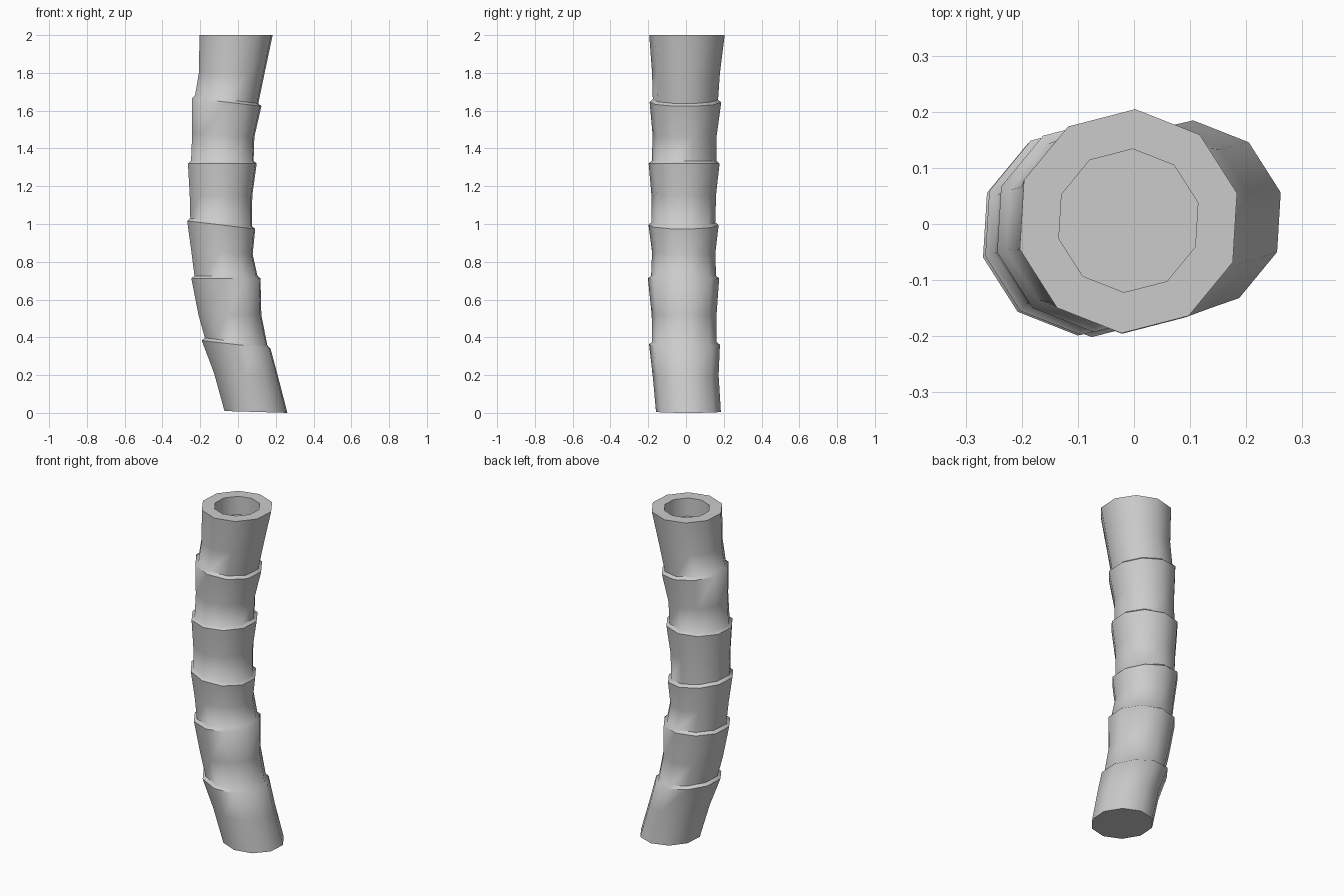
import bpy, bmesh, math

if "Cube" in bpy.data.objects:
    bpy.data.objects.remove(bpy.data.objects["Cube"])

SIDES, PHASE = 10, math.radians(14.5)

# Trunk rings: centre x, centre y, z, radius, rise of the left edge
BASE = [(0.095, 0.013, 0.005, 0.172, 0.005)]
# Per segment: waist ring, then flared lip ring
SEGMENTS = [
    ((0.043, -0.002, 0.20, 0.175, 0.01), (-0.010, -0.008, 0.362, 0.188, 0.022)),
    ((-0.043, -0.010, 0.52, 0.172, 0.0), (-0.064, -0.013, 0.712, 0.189, 0.0)),
    ((-0.085, -0.012, 0.85, 0.168, 0.01), (-0.089, -0.013, 0.995, 0.186, 0.022)),
    ((-0.090, -0.012, 1.15, 0.171, 0.0), (-0.083, -0.010, 1.320, 0.188, 0.0)),
    ((-0.078, -0.007, 1.47, 0.170, 0.01), (-0.060, -0.003, 1.645, 0.190, 0.022)),
]
TOP = [(-0.033, 0.0, 1.80, 0.180, 0.0), (-0.010, 0.005, 2.0, 0.200, 0.0),
       (-0.010, 0.006, 2.0, 0.128, 0.0), (-0.010, 0.006, 1.89, 0.128, 0.0)]

rings = list(BASE)
for waist, lip in SEGMENTS:
    x, y, z, r, t = lip
    rings += [waist, lip, (x, y, z + 0.014, r - 0.017, t)]  # step in above lip
rings += TOP

# Loft the rings into one trunk with a closed base and a shallow top hollow
bm = bmesh.new()
loops = []
for x, y, z, r, t in rings:
    loop = []
    for i in range(SIDES):
        a = PHASE + 2 * math.pi * i / SIDES
        loop.append(bm.verts.new((x + r * math.cos(a), y + r * math.sin(a),
                                  z - t * math.cos(a))))
    loops.append(loop)
for lo, hi in zip(loops, loops[1:]):
    for i in range(SIDES):
        j = (i + 1) % SIDES
        bm.faces.new((lo[i], lo[j], hi[j], hi[i]))
bm.faces.new(loops[0][::-1])
bm.faces.new(loops[-1])
bmesh.ops.recalc_face_normals(bm, faces=bm.faces)

mesh = bpy.data.meshes.new("palm_trunk")
bm.to_mesh(mesh)
bm.free()
trunk = bpy.data.objects.new("palm_trunk", mesh)
bpy.context.collection.objects.link(trunk)

# Smooth sides, crisp rims
bpy.context.view_layer.objects.active = trunk
trunk.select_set(True)
bpy.ops.object.shade_smooth_by_angle(angle=math.radians(50))
